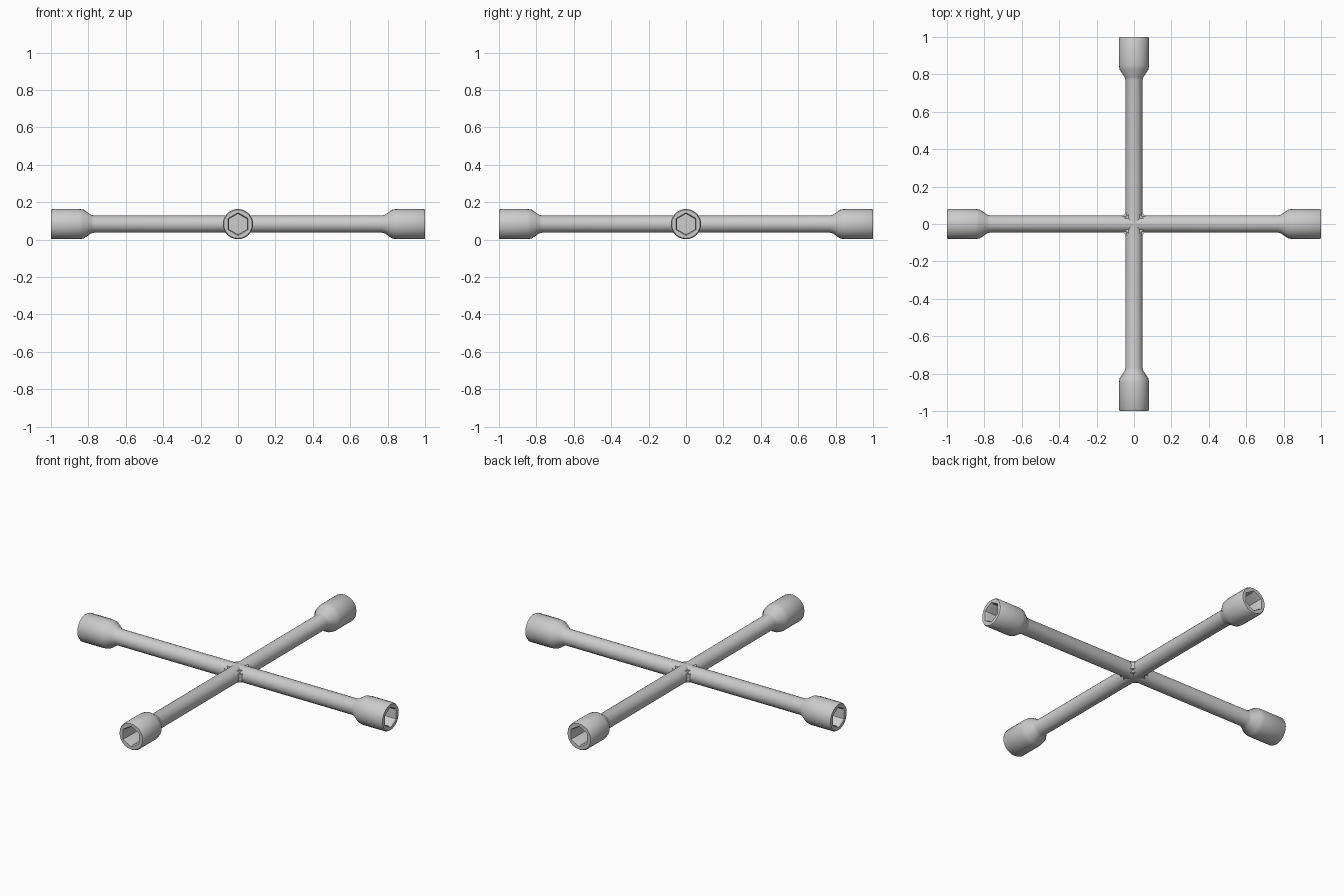
import bpy, bmesh
from math import cos, sin, pi

if "Cube" in bpy.data.objects:
    bpy.data.objects.remove(bpy.data.objects["Cube"])

SEG = 24
ZC = 0.083


def ring(bm, x, r, hexagon=False):
    """Ring round the x axis, either a circle or a six-sided outline (corner up)."""
    verts = []
    for i in range(SEG):
        a = 2 * pi * i / SEG
        d = r
        if hexagon:
            d = r * cos(pi / 6) / cos((a % (pi / 3)) - pi / 6)
        verts.append(bm.verts.new((x, d * sin(a), d * cos(a))))
    return verts


def make_bar(name, angle):
    # half profile from the socket floor, out over the rim, down to the rod
    half = [(0.86, 0.055, True), (0.985, 0.055, True), (1.0, 0.061, True),
            (1.0, 0.076, False), (0.992, 0.081, False), (0.85, 0.081, False),
            (0.825, 0.077, False), (0.785, 0.05, False), (0.77, 0.046, False)]
    profile = half + [(-x, r, h) for x, r, h in reversed(half)]
    bm = bmesh.new()
    rings = [ring(bm, *p) for p in profile]
    for a, b in zip(rings, rings[1:]):
        for i in range(SEG):
            j = (i + 1) % SEG
            bm.faces.new((a[i], a[j], b[j], b[i]))
    bm.faces.new(rings[0])
    bm.faces.new(rings[-1])
    bmesh.ops.recalc_face_normals(bm, faces=bm.faces)
    finish(bm, name, angle)


def finish(bm, name, angle):
    mesh = bpy.data.meshes.new(name)
    bm.to_mesh(mesh)
    bm.free()
    ob = bpy.data.objects.new(name, mesh)
    bpy.context.collection.objects.link(ob)
    ob.location.z = ZC
    ob.rotation_euler.z = angle
    bpy.ops.object.select_all(action='DESELECT')
    ob.select_set(True)
    bpy.context.view_layer.objects.active = ob
    bpy.ops.object.shade_smooth_by_angle(angle=0.6)


# Two crossing bars with a hexagonal socket at every end
make_bar("bar_left_right", 0)
make_bar("bar_front_back", pi / 2)

# Small weld filling the corners where the bars cross
bm = bmesh.new()
bmesh.ops.create_cube(bm, size=1)
bmesh.ops.scale(bm, vec=(0.145, 0.145, 0.07), verts=bm.verts)
bmesh.ops.bevel(bm, geom=bm.edges[:], offset=0.015, segments=2, affect='EDGES')
finish(bm, "weld_hub", pi / 4)
